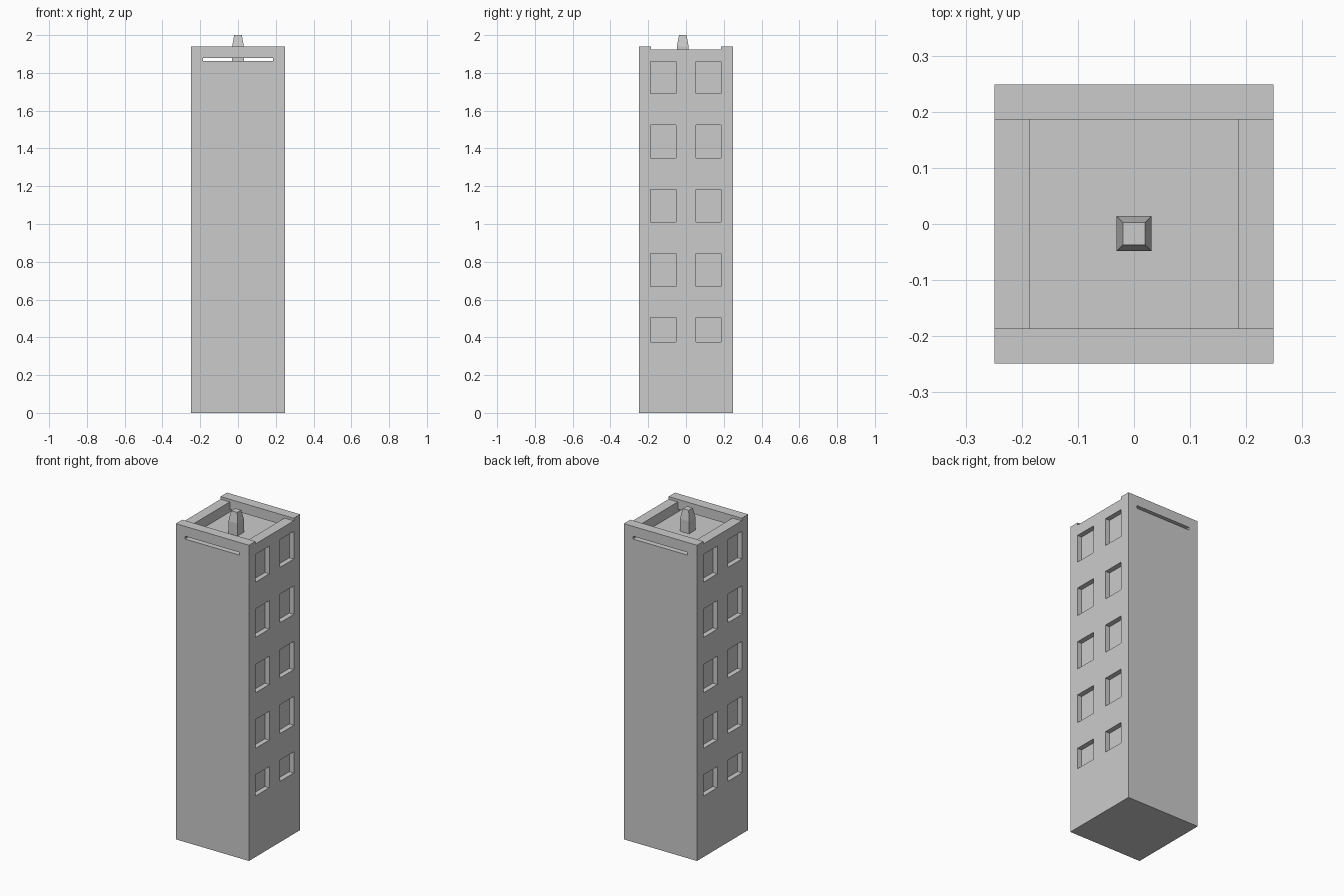
import bpy, bmesh
from mathutils import Vector

old = bpy.data.objects.get("Cube")
if old:
    bpy.data.objects.remove(old, do_unlink=True)

HALF = 0.249      # half width of the tower
INNER = 0.186     # inner face of the parapets
DECK = 1.863      # roof deck height
SLOT_TOP = 1.88
RAIL = 1.925      # side parapet height
TOP = 1.941       # front and back parapet height
RECESS = 0.03

grey = bpy.data.materials.new("concrete grey")
grey.use_nodes = True
color = (0.6, 0.6, 0.6, 1)
grey.diffuse_color = color
grey.node_tree.nodes["Principled BSDF"].inputs["Base Color"].default_value = color


def finish(name, bm):
    bmesh.ops.recalc_face_normals(bm, faces=bm.faces)
    mesh = bpy.data.meshes.new(name)
    bm.to_mesh(mesh)
    bm.free()
    mesh.materials.append(grey)
    obj = bpy.data.objects.new(name, mesh)
    bpy.context.collection.objects.link(obj)
    return obj


def add_box(bm, lo, hi):
    verts = bmesh.ops.create_cube(bm, size=1)["verts"]
    lo, hi = Vector(lo), Vector(hi)
    for v in verts:
        v.co = (lo + hi) / 2 + v.co * (hi - lo)
    return verts


def extrude_profile(name, points, y0, y1):
    """Extrude an x-z outline along y."""
    bm = bmesh.new()
    face = bm.faces.new([bm.verts.new((x, y0, z)) for x, z in points])
    new = bmesh.ops.extrude_face_region(bm, geom=[face])["geom"]
    verts = [g for g in new if isinstance(g, bmesh.types.BMVert)]
    bmesh.ops.translate(bm, verts=verts, vec=(0, y1 - y0, 0))
    return finish(name, bm)


# Tower body with recessed windows on both sides
columns = [(-0.188, -0.052), (0.052, 0.186)]
rows = [(0.375, 0.505), (0.668, 0.845), (1.01, 1.183), (1.35, 1.525), (1.69, 1.86)]
bm = bmesh.new()
add_box(bm, (-HALF, -HALF, 0), (HALF, HALF, DECK))
for axis, spans in ((Vector((0, 1, 0)), columns), (Vector((0, 0, 1)), rows)):
    for cut in (c for span in spans for c in span):
        geom = bm.verts[:] + bm.edges[:] + bm.faces[:]
        bmesh.ops.bisect_plane(bm, geom=geom, plane_co=axis * cut, plane_no=axis)


def is_window(face):
    c = face.calc_center_median()
    return (abs(face.normal.x) > 0.9
            and any(a < c.y < b for a, b in columns)
            and any(a < c.z < b for a, b in rows))


bm.normal_update()
for pane in [f for f in bm.faces if is_window(f)]:
    inward = -pane.normal.copy() * RECESS
    new = bmesh.ops.extrude_face_region(bm, geom=[pane])["geom"]
    bmesh.ops.translate(bm, vec=inward,
                        verts=[g for g in new if isinstance(g, bmesh.types.BMVert)])
    if pane.is_valid:
        bm.faces.remove(pane)
finish("tower_body", bm)

# Front and back parapets, each with a long slot at deck level
outline = [(-HALF, DECK), (-INNER, DECK), (-INNER, SLOT_TOP), (INNER, SLOT_TOP),
           (INNER, DECK), (HALF, DECK), (HALF, TOP), (-HALF, TOP)]
extrude_profile("front_parapet", outline, -HALF, -INNER)
extrude_profile("back_parapet", outline, INNER, HALF)

# Lower side parapets
for name, s in (("left_parapet", 1), ("right_parapet", -1)):
    bm = bmesh.new()
    xs = sorted((s * INNER, s * HALF))
    add_box(bm, (xs[0], -INNER, DECK), (xs[1], INNER, RAIL))
    finish(name, bm)

# Roof vent: square shaft with a tapered cap
bm = bmesh.new()
center = Vector((0, -0.017, 0))
rings = []
for half, z in ((0.031, DECK), (0.031, 1.94), (0.02, 2.0)):
    rings.append([bm.verts.new(center + Vector((sx * half, sy * half, z)))
                  for sx, sy in ((-1, -1), (1, -1), (1, 1), (-1, 1))])
for low, high in zip(rings, rings[1:]):
    for i in range(4):
        j = (i + 1) % 4
        bm.faces.new((low[i], low[j], high[j], high[i]))
bm.faces.new(rings[0][::-1])
bm.faces.new(rings[-1])
finish("roof_vent", bm)
